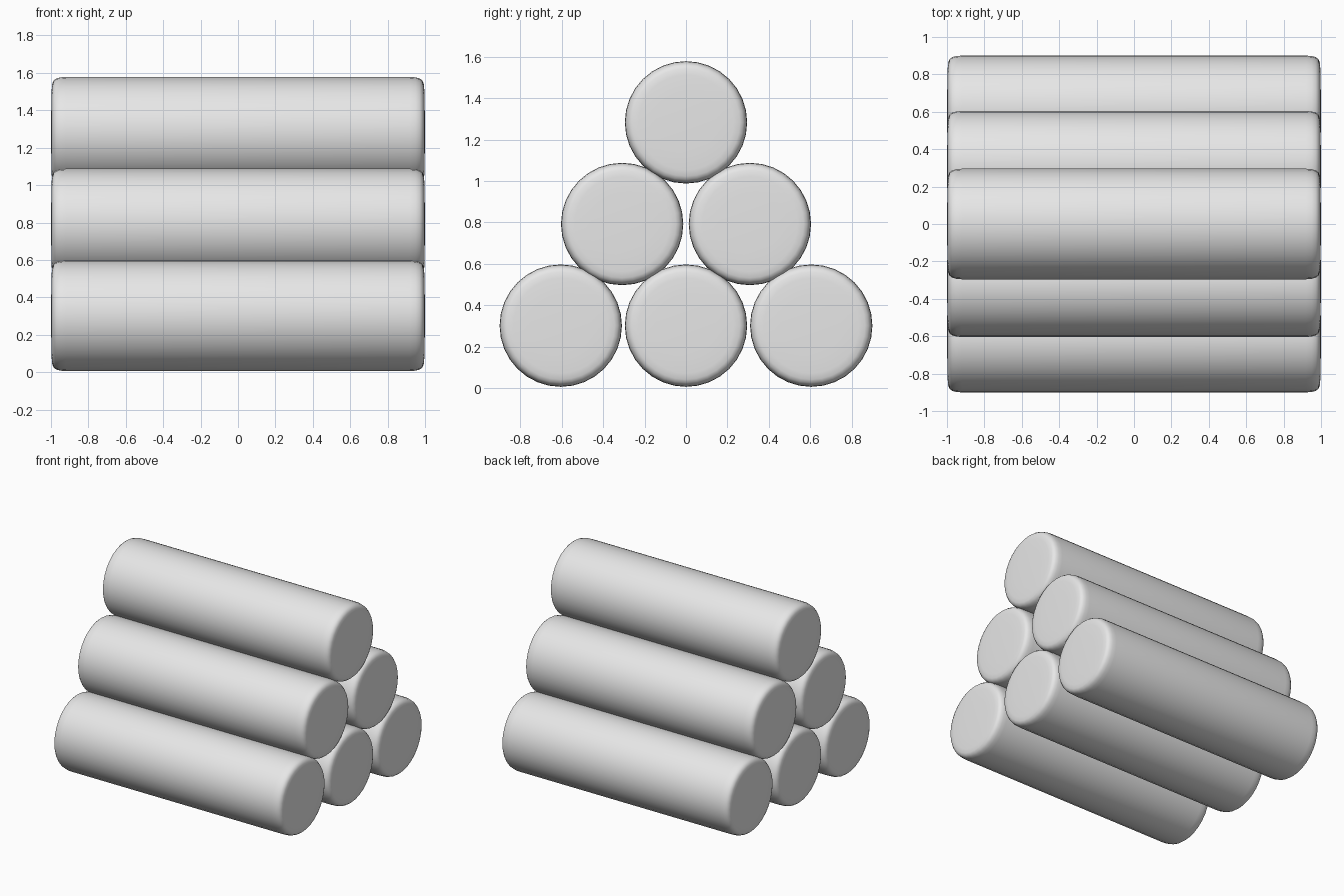
import bpy
import bmesh
from math import cos, sin, tau

cube = bpy.data.objects.get("Cube")
if cube:
    bpy.data.objects.remove(cube, do_unlink=True)

SIDES = 32
ROW_WIDTH = 0.605
ROW_HEIGHT = 0.491

# Plain grey for every log
grey = bpy.data.materials.new("plain_grey")
grey.use_nodes = True
grey.diffuse_color = (0.8, 0.8, 0.8, 1)
grey.node_tree.nodes["Principled BSDF"].inputs["Base Color"].default_value = (0.8, 0.8, 0.8, 1)

# Rounded end profile as (distance along the log, radius), mirrored for the other end
END = [(0.92, 0.2955), (0.95, 0.293), (0.972, 0.287), (0.986, 0.276),
       (0.993, 0.26), (0.996, 0.23), (0.998, 0.15)]
PROFILE = [(-x, r) for x, r in reversed(END)] + END


def log_mesh():
    bm = bmesh.new()
    rings = []
    for x, r in PROFILE:
        rings.append([bm.verts.new((x, r * cos(tau * i / SIDES), r * sin(tau * i / SIDES)))
                      for i in range(SIDES)])
    for a, b in zip(rings, rings[1:]):
        for i in range(SIDES):
            j = (i + 1) % SIDES
            bm.faces.new((a[i], a[j], b[j], b[i]))
    # Gently domed ends
    for ring, x in ((rings[0], -1), (rings[-1], 1)):
        tip = bm.verts.new((x, 0, 0))
        for i in range(SIDES):
            bm.faces.new((ring[i], ring[(i + 1) % SIDES], tip))
    bmesh.ops.recalc_face_normals(bm, faces=bm.faces)
    for f in bm.faces:
        f.smooth = True
    mesh = bpy.data.meshes.new("log")
    bm.to_mesh(mesh)
    bm.free()
    mesh.materials.append(grey)
    return mesh


# Pyramid stack: three logs, then two, then one
mesh = log_mesh()
for row, (level, count) in enumerate((("bottom", 3), ("middle", 2), ("top", 1))):
    for n in range(count):
        log = bpy.data.objects.new(f"{level}_log_{n + 1}", mesh)
        log.location = (0, (n - (count - 1) / 2) * ROW_WIDTH * (1.02 if row else 1),
                        0.301 + row * ROW_HEIGHT)
        bpy.context.collection.objects.link(log)
